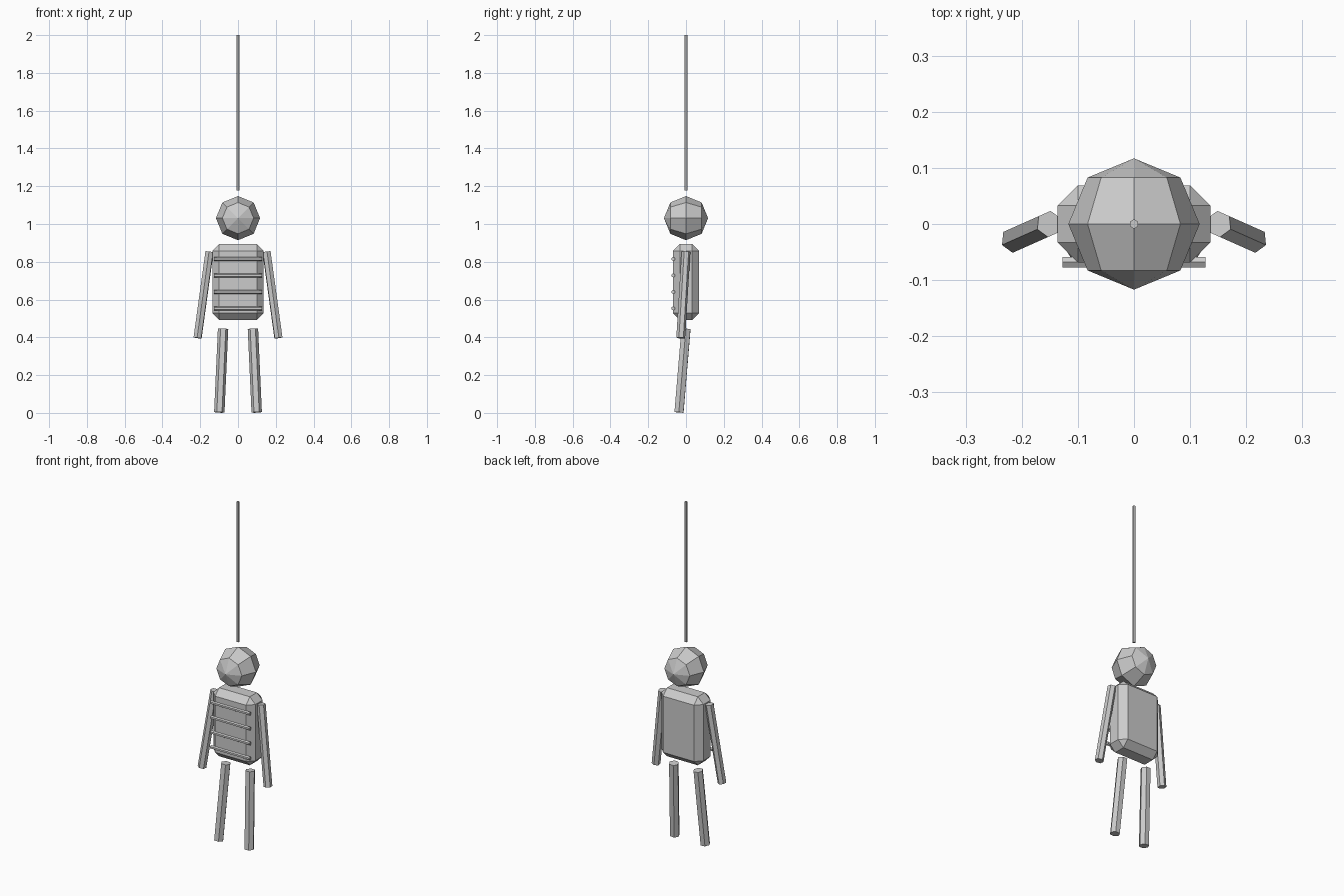
import bpy, math
from mathutils import Vector

if "Cube" in bpy.data.objects:
    bpy.data.objects.remove(bpy.data.objects["Cube"])

grey = bpy.data.materials.new("plain grey")
grey.diffuse_color = (0.6, 0.6, 0.6, 1)
grey.use_nodes = True
grey.node_tree.nodes["Principled BSDF"].inputs["Base Color"].default_value = grey.diffuse_color


def finish(name):
    ob = bpy.context.object
    ob.name = name
    ob.data.materials.append(grey)
    return ob


def rod(name, a, b, radius, sides=6):
    """Straight faceted rod between two points."""
    a, b = Vector(a), Vector(b)
    d = b - a
    bpy.ops.mesh.primitive_cylinder_add(vertices=sides, radius=radius, depth=d.length,
                                        location=(a + b) / 2)
    ob = finish(name)
    ob.rotation_euler = d.to_track_quat('Z', 'Y').to_euler()
    return ob


# Head: coarse sphere with its poles facing front and back
bpy.ops.mesh.primitive_uv_sphere_add(segments=8, ring_count=4, radius=0.117,
                                     location=(0, 0, 1.031),
                                     rotation=(math.pi / 2, 0, 0))
finish("head")

# Torso: chamfered box
bpy.ops.mesh.primitive_cube_add(size=1, location=(0, 0, 0.693))
torso = finish("torso")
torso.scale = (0.272, 0.138, 0.402)
bpy.ops.object.transform_apply(location=False, rotation=False, scale=True)
bevel = torso.modifiers.new("chamfer", 'BEVEL')
bevel.width = 0.036
bevel.segments = 1

# Rib bars across the chest
for i in range(4):
    z = 0.815 - 0.0873 * i
    rod(f"rib_{i + 1}", (-0.127, -0.068, z), (0.127, -0.068, z), 0.0105)

# Arms and legs
for side, s in (("left", -1), ("right", 1)):
    rod(f"{side}_arm", (0.151 * s, 0, 0.853), (0.214 * s, -0.028, 0.397), 0.0235)
    rod(f"{side}_leg", (0.079 * s, 0, 0.445), (0.099 * s, -0.037, 0.003), 0.0275)

# Hanging rope above the head
rod("rope", (0, 0, 1.178), (0, 0, 2.0), 0.0085)
